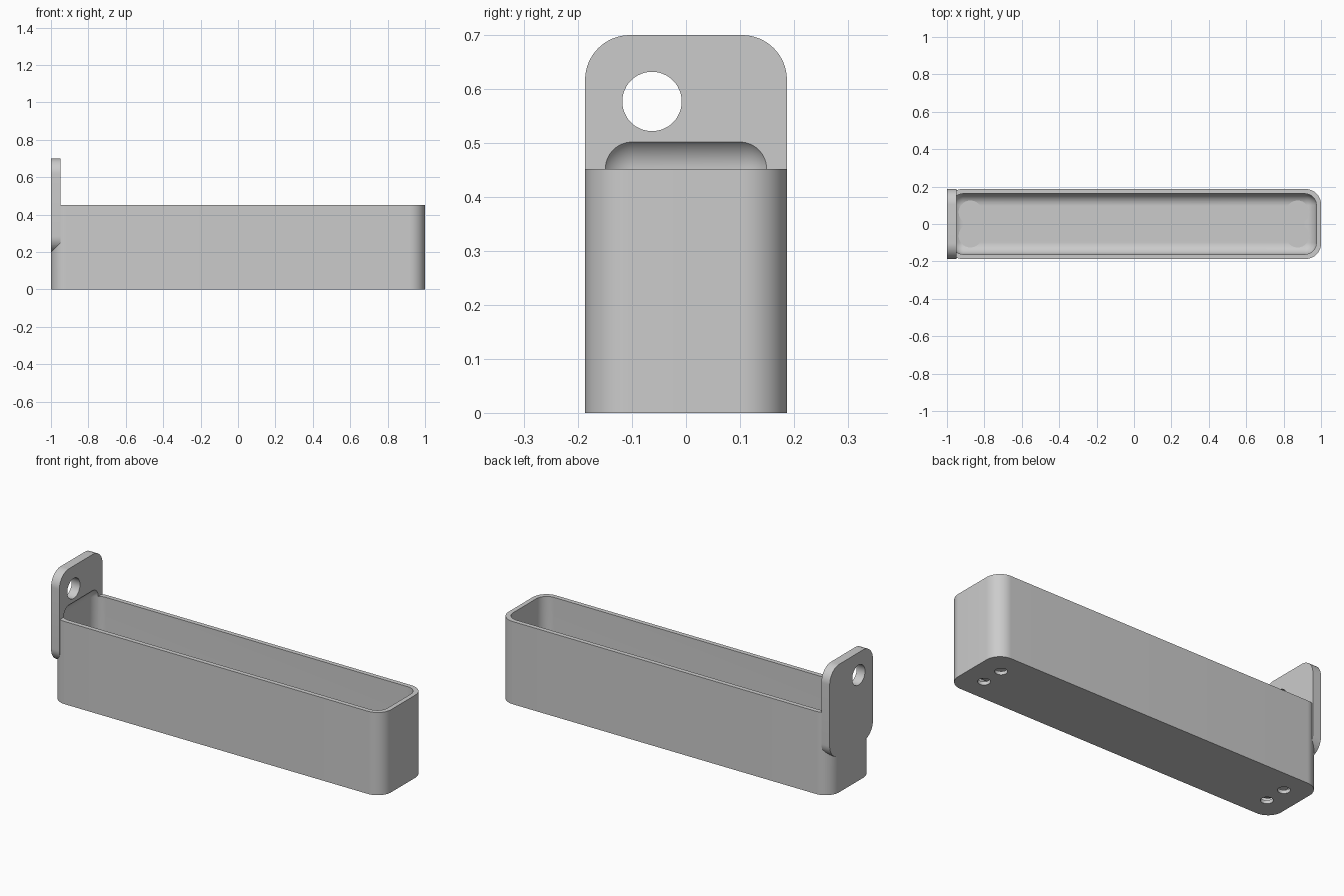
import bpy
import bmesh
import math
from mathutils import Matrix, Vector

if "Cube" in bpy.data.objects:
    bpy.data.objects.remove(bpy.data.objects["Cube"])

WIDTH = 0.374          # overall depth of the tray in y
CORNER = 0.083         # outer corner radius
RIM = 0.452            # height of the tray wall
WALL = 0.025
FLOOR = 0.05
PLATE = 0.05

grey = bpy.data.materials.new("plain_grey")
grey.use_nodes = True
colour = (0.6, 0.6, 0.6, 1)
grey.diffuse_color = colour
grey.node_tree.nodes["Principled BSDF"].inputs["Base Color"].default_value = colour


def finish(bm, name):
    bmesh.ops.recalc_face_normals(bm, faces=bm.faces)
    mesh = bpy.data.meshes.new(name)
    bm.to_mesh(mesh)
    bm.free()
    mesh.materials.append(grey)
    obj = bpy.data.objects.new(name, mesh)
    bpy.context.collection.objects.link(obj)
    return obj


def rounded_box(name, low, high, radius, axis=None, segments=16):
    """Box with edges along one axis rounded, or every edge if axis is None."""
    low, high = Vector(low), Vector(high)
    bm = bmesh.new()
    bmesh.ops.create_cube(bm, size=1)
    bmesh.ops.scale(bm, vec=high - low, verts=bm.verts)
    bmesh.ops.translate(bm, vec=(low + high) / 2, verts=bm.verts)
    edges = [e for e in bm.edges if axis is None
             or abs(e.verts[0].co[axis] - e.verts[1].co[axis]) > 1e-4]
    bmesh.ops.bevel(bm, geom=edges, offset=radius, segments=segments,
                    profile=0.5, affect='EDGES', clamp_overlap=False)
    return finish(bm, name)


def cone(name, centre, r1, r2, depth, along_x=False):
    bm = bmesh.new()
    turn = Matrix.Rotation(math.pi / 2, 4, 'Y') if along_x else Matrix()
    bmesh.ops.create_cone(bm, cap_ends=True, segments=48, radius1=r1, radius2=r2,
                          depth=depth, matrix=Matrix.Translation(centre) @ turn)
    return finish(bm, name)


def combine(target, tool, operation):
    mod = target.modifiers.new(tool.name, 'BOOLEAN')
    mod.operation, mod.solver, mod.object = operation, 'EXACT', tool
    bpy.context.view_layer.objects.active = target
    bpy.ops.object.modifier_apply(modifier=mod.name)
    bpy.data.objects.remove(tool)


# Tray block and mounting plate, joined into one solid
half = WIDTH / 2
tray = rounded_box("tray_with_mounting_plate", (-1, -half, 0), (1, half, RIM), CORNER, axis=2)
plate = rounded_box("mounting_plate", (-1, -half, 0.2), (-1 + PLATE, half, 0.7), CORNER, axis=0)
combine(tray, plate, 'UNION')

# Fully rounded cavity, which also scoops into the plate
inner_r = 0.0625
cavity = rounded_box("cavity", (-1 + WALL, -half + WALL, FLOOR),
                     (1 - WALL, half - WALL, RIM + inner_r), inner_r)
combine(tray, cavity, 'DIFFERENCE')

# Hole through the plate
combine(tray, cone("plate_hole", (-0.975, -0.063, 0.577), 0.055, 0.055, 0.2, True), 'DIFFERENCE')

# Countersunk screw holes at both ends of the floor
for x in (-0.875, 0.875):
    for y in (-0.063, 0.063):
        combine(tray, cone("screw_hole", (x, y, 0.03), 0.031, 0.031, 0.2), 'DIFFERENCE')
        combine(tray, cone("countersink", (x, y, FLOOR - 0.0155), 0.031, 0.0625, 0.031), 'DIFFERENCE')
        combine(tray, cone("screw_clearance", (x, y, FLOOR + 0.0395), 0.0625, 0.0625, 0.08), 'DIFFERENCE')

# Smooth curved walls with crisp rims
bpy.ops.object.select_all(action='DESELECT')
tray.select_set(True)
bpy.context.view_layer.objects.active = tray
bpy.ops.object.shade_smooth_by_angle(angle=math.radians(30))
